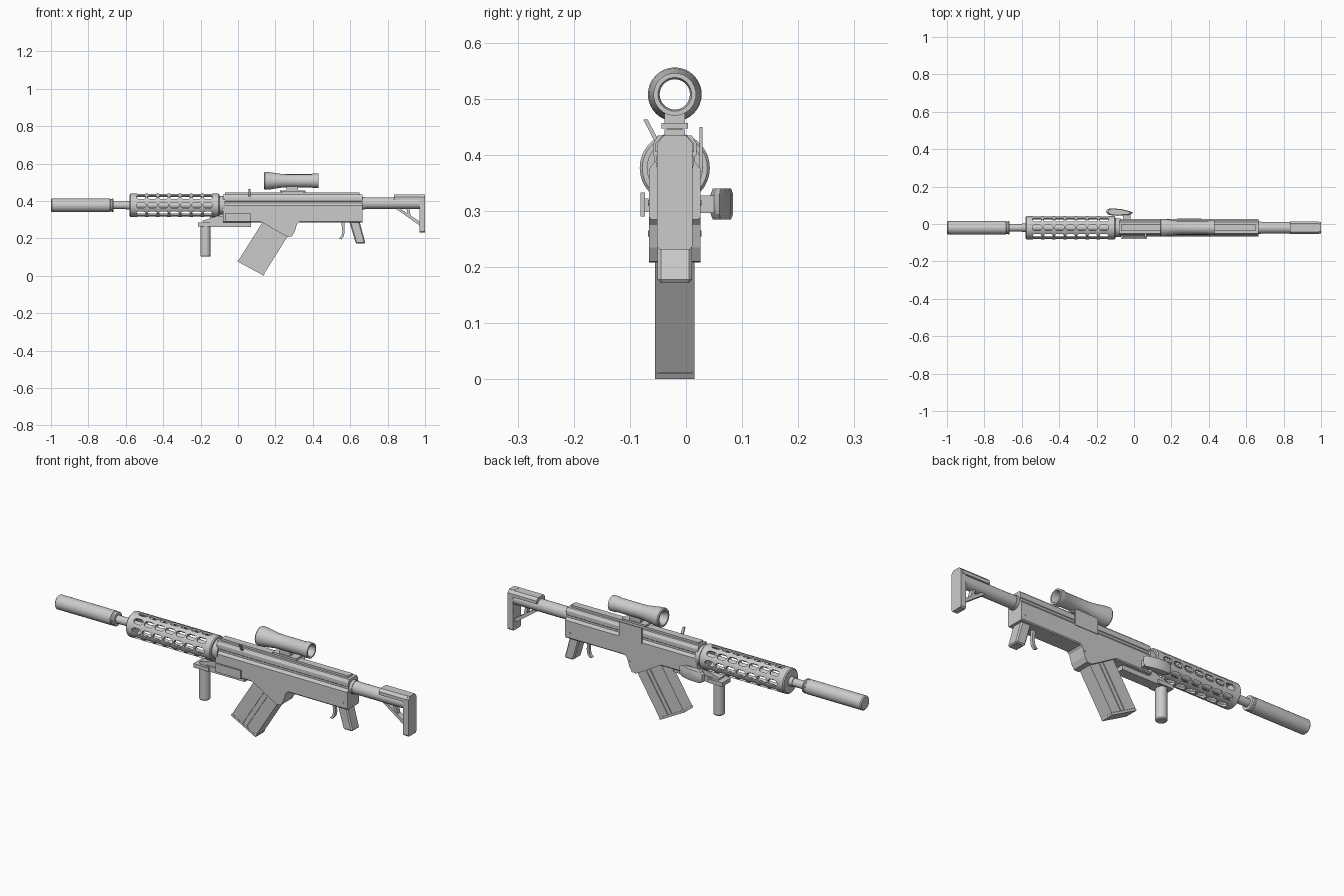
import bpy, bmesh, math

if "Cube" in bpy.data.objects:
    bpy.data.objects.remove(bpy.data.objects["Cube"])

CY = -0.02      # centre plane of the body
BORE = 0.377    # height of the barrel axis


def finish(name, bm, smooth=False):
    bmesh.ops.remove_doubles(bm, verts=bm.verts, dist=1e-5)
    bmesh.ops.recalc_face_normals(bm, faces=bm.faces)
    me = bpy.data.meshes.new(name)
    bm.to_mesh(me)
    bm.free()
    ob = bpy.data.objects.new(name, me)
    bpy.context.collection.objects.link(ob)
    bpy.ops.object.select_all(action='DESELECT')
    bpy.context.view_layer.objects.active = ob
    ob.select_set(True)
    if smooth:
        bpy.ops.object.shade_smooth_by_angle(angle=math.radians(35))
    return ob


def loft(bm, loops, cap=True):
    rows = [[bm.verts.new(p) for p in l] for l in loops]
    n = len(rows[0])
    for a, b in zip(rows, rows[1:]):
        for i in range(n):
            bm.faces.new((a[i], a[(i + 1) % n], b[(i + 1) % n], b[i]))
    if cap:
        bm.faces.new(rows[0])
        bm.faces.new(rows[-1])


def side_prism(name, pts, y0, y1):
    """Extrude an (x, z) outline along y."""
    bm = bmesh.new()
    loft(bm, [[(x, y, z) for x, z in pts] for y in (y0, y1)])
    return finish(name, bm)


def box(name, x0, x1, y0, y1, z0, z1):
    return side_prism(name, [(x0, z0), (x1, z0), (x1, z1), (x0, z1)], y0, y1)


def section(name, half, x0, x1):
    """Extrude a mirrored (half width, z) section along x."""
    ring = [(CY + w, z) for w, z in half] + [(CY - w, z) for w, z in reversed(half)]
    bm = bmesh.new()
    loft(bm, [[(x, y, z) for y, z in ring] for x in (x0, x1)])
    return finish(name, bm)


def lathe(name, prof, z=BORE, closed=False, n=32):
    """Turn an (x, radius) profile about an x axis."""
    bm = bmesh.new()
    if closed:
        prof = prof + prof[:1]
    ring = [2 * math.pi * i / n for i in range(n)]
    loft(bm, [[(x, CY + r * math.sin(a), z + r * math.cos(a)) for a in ring]
              for x, r in prof], cap=not closed)
    return finish(name, bm, True)


# Suppressor, barrel and collar
lathe("suppressor", [(-1, .031), (-.995, .036), (-.685, .036), (-.682, .033),
                     (-.675, .033), (-.672, .036), (-.665, .034)])
lathe("barrel", [(-.67, .02), (-.6, .02), (-.6, .023), (-.57, .023), (-.57, .018), (-.09, .018)])
lathe("barrel_collar", [(-.11, .05), (-.07, .05)])

# Ventilated handguard: tube with eight rows of slots
guard = lathe("handguard", [(-.58, .02), (-.58, .057), (-.575, .0625), (-.105, .0625),
                            (-.1, .058), (-.1, .02), (-.112, .02), (-.112, .052),
                            (-.565, .052), (-.565, .02)], closed=True, n=48)
bm = bmesh.new()
for row in range(8):
    a = row * math.pi / 4
    w = .015 if row % 2 == 0 else .013
    for k in range(7):
        cx = -.518 + k * .0595
        out = []
        for i in range(14):
            t = math.pi * (i if i < 7 else i - 1) / 6 if i < 7 else math.pi + math.pi * (i - 7) / 6
            out.append((w * math.sin(t) + (.026 - w) * (1 if i < 7 else -1), w * math.cos(t)))
        loft(bm, [[(cx + dx, CY + r * math.sin(a) + d * math.cos(a),
                    BORE + r * math.cos(a) - d * math.sin(a)) for dx, d in out]
                  for r in (.042, .08)])
cutter = finish("slot_cutter", bm)
cutter.hide_render = True
mod = guard.modifiers.new("slots", 'BOOLEAN')
mod.operation, mod.solver, mod.object = 'DIFFERENCE', 'EXACT', cutter
bpy.context.view_layer.objects.active = guard
bpy.ops.object.modifier_apply(modifier=mod.name)
bpy.data.objects.remove(cutter)

# Receiver: lower shell, top cover, rail and magazine well
section("receiver", [(.042, .285), (.046, .29), (.046, .375), (.036, .388), (.036, .398),
                     (.039, .401), (.039, .42), (.03, .435)], -.08, .665)
box("top_rail", -.07, .65, CY - .018, CY + .018, .433, .445)
side_prism("magazine_well", [(.09, .30), (.125, .288), (.245, .218), (.265, .208), (.288, .21),
                             (.303, .235), (.315, .275), (.34, .30)], CY - .046, CY + .046)
for x, z in ((.64, .315), (.3, .26)):
    bm = bmesh.new()
    loft(bm, [[(x + .005 * math.cos(i * math.pi / 4), y, z + .005 * math.sin(i * math.pi / 4))
               for i in range(8)] for y in (CY - .048, CY + .048)])
    finish("receiver_pin", bm, True)

# Side rail on the front face, side plate and bolt lever
box("side_rail_base", -.06, .06, -.075, -.06, .298, .322)
box("side_rail", -.07, .07, -.081, -.073, .29, .333)
box("side_plate", .23, .36, .024, .029, .37, .45)
bm = bmesh.new()
loft(bm, [[(x, y + d, z) for x, d in ((.055, -.004), (.068, -.004), (.068, .004), (.055, .004))]
          for y, z in ((-.05, .42), (-.072, .463))])
finish("safety_lever", bm)

# Rounded charging handle on the back face
bm = bmesh.new()
plan = [(-.15, .062), (-.145, .078), (-.125, .084), (-.07, .08), (-.02, .068),
        (-.005, .06), (-.02, .05), (-.09, .044), (-.135, .048)]
cx, cy = -.08, .064
loft(bm, [[(cx + (x - cx) * s, cy + (y - cy) * s, z) for x, y in plan]
          for s, z in ((.82, .285), (1, .295), (1, .33), (.82, .34))])
finish("charging_handle", bm, True)
box("charging_handle_stem", -.06, -.02, .0, .055, .297, .328)

# Magazine: core with raised side panels, drawn along its tilted axes
A, B, D = (.13, .285), (.25, .22), (.0, .078)


def mag(u, v):
    return tuple(A[i] + u * (B[i] - A[i]) + v * (D[i] - A[i]) for i in (0, 1))


def mag_panel(name, u0, u1, v0, v1, h):
    side_prism(name, [mag(u0, v0), mag(u1, v0), mag(u1, v1), mag(u0, v1)], CY - h, CY + h)


mag_panel("magazine_core", .01, 1.12, -.05, .99, .031)
for u0, u1 in ((0, .5), (.55, .68), (.73, 1.13)):
    mag_panel("magazine_panel", u0, u1, 0, .96, .035)
mag_panel("magazine_base", -.01, 1.15, .965, 1.01, .035)

# Pistol grip and trigger
grip = side_prism("pistol_grip", [(.595, .29), (.65, .29), (.682, .172), (.63, .172)],
                  CY - .031, CY + .031)
bev = grip.modifiers.new("bevel", 'BEVEL')
bev.width, bev.segments = .006, 1
side_prism("trigger", [(.552, .29), (.568, .29), (.57, .235), (.566, .212), (.552, .195),
                       (.54, .2), (.553, .213), (.558, .235)], CY - .008, CY + .008)

# Fore grip with its mounting rail
box("grip_rail", -.15, .07, CY - .026, CY + .026, .262, .29)
box("grip_mount", -.215, -.13, CY - .034, CY + .034, .264, .284)
side_prism("grip_bracket", [(-.185, .284), (-.19, .295), (-.11, .32), (-.06, .32), (-.06, .28)],
           CY - .022, CY + .022)
bm = bmesh.new()
loft(bm, [[(-.173 + r * math.cos(i * math.pi / 12), CY + r * math.sin(i * math.pi / 12), z)
           for i in range(24)] for r, z in ((.023, .102), (.027, .107), (.027, .266))])
finish("fore_grip", bm, True)

# Telescoping stock
lathe("stock_tube", [(.65, .031), (.985, .031)], z=.388)
lathe("stock_tube_ring", [(.66, .034), (.68, .034)], z=.388)
section("stock_cheek", [(.034, .405), (.034, .421), (.022, .434)], .835, .99)
section("butt_plate", [(.027, .232), (.032, .238), (.032, .42), (.02, .435)], .97, 1.0)
side_prism("stock_brace", [(.84, .362), (.865, .362), (.975, .287), (.975, .266)],
           CY - .014, CY + .014)
side_prism("stock_strut", [(.9, .362), (.915, .362), (.925, .315), (.91, .322)],
           CY - .012, CY + .012)

# Scope: open tube flared at the front, on a rail mount
lathe("scope", [(.14, .045), (.145, .048), (.17, .046), (.23, .037), (.26, .035), (.395, .035),
                (.4, .038), (.43, .038), (.43, .03), (.42, .027), (.155, .027), (.14, .036)],
      z=.508, closed=True)
box("scope_post", .26, .32, CY - .018, CY + .018, .455, .478)
box("scope_clamp", .225, .36, CY - .024, CY + .024, .447, .457)
box("scope_foot", .235, .35, CY - .013, CY + .013, .44, .45)
